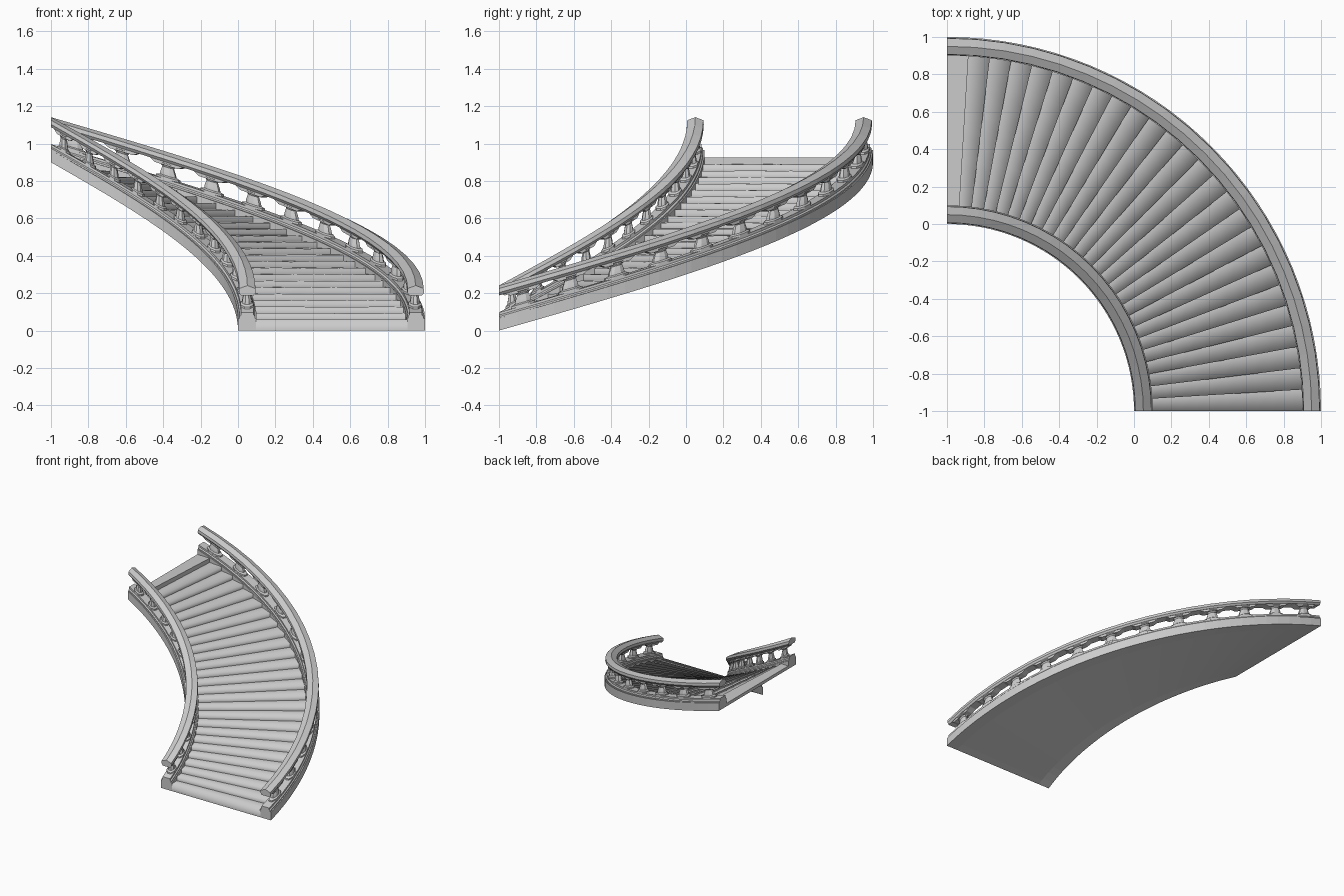
import bpy, bmesh, math, random
from mathutils import Vector

random.seed(4)
cube = bpy.data.objects.get("Cube")
if cube:
    bpy.data.objects.remove(cube)

RISE = 0.9          # climb over the quarter turn
STEPS = 26
BALUSTERS = 12
QUARTER = math.pi / 2

stone = bpy.data.materials.new("pale_stone")
stone.use_nodes = True
stone.diffuse_color = (0.6, 0.6, 0.6, 1)
stone.node_tree.nodes["Principled BSDF"].inputs["Base Color"].default_value = (0.6, 0.6, 0.6, 1)


def spiral(f, r, h):
    """Point at fraction f of the turn, radius r, height h above the soffit."""
    a = f * QUARTER
    return Vector((r * math.cos(a) - 1, r * math.sin(a) - 1, h + RISE * f))


def finish(name, bm, recalc=True):
    if recalc:
        bmesh.ops.recalc_face_normals(bm, faces=bm.faces)
    mesh = bpy.data.meshes.new(name)
    bm.to_mesh(mesh)
    bm.free()
    mesh.materials.append(stone)
    obj = bpy.data.objects.new(name, mesh)
    bpy.context.collection.objects.link(obj)
    return obj


def skin(bm, rings):
    """Bridge closed rings of points and cap both ends."""
    rows = [[bm.verts.new(p) for p in ring] for ring in rings]
    n = len(rows[0])
    for a, b in zip(rows, rows[1:]):
        for k in range(n):
            bm.faces.new((a[k], a[(k + 1) % n], b[(k + 1) % n], b[k]))
    bm.faces.new(rows[0])
    bm.faces.new(rows[-1])


def sweep(name, radius, profile, fractions):
    """Carry a cross-section, or a function giving one, up the spiral."""
    bm = bmesh.new()
    section = profile if callable(profile) else lambda f: profile
    skin(bm, [[spiral(f, radius + d, h) for d, h in section(f)] for f in fractions])
    return finish(name, bm)


def box(half, low, high):
    return [(-half, low), (half, low), (half, high), (-half, high)]


def even(n):
    return [i / n for i in range(n + 1)]


# Steps: a strip of risers and treads with softly worn nosings
def build_steps():
    bm = bmesh.new()
    cols = 10
    tops = [0.06 + i * RISE / STEPS for i in range(STEPS)]
    levels = [(0, 0)]
    for i, z in enumerate(tops):
        levels += [(i / STEPS, z), ((i + 1) / STEPS, z)]
    levels.append((1, RISE))
    rows = []
    for j, (f, z) in enumerate(levels):
        nosing = j % 2 == 1 and 1 < j < len(levels) - 3
        row = []
        for c in range(cols + 1):
            p = spiral(f, 1.095 + 0.81 * c / cols, 0)
            p.z = z - (random.uniform(0, 0.004) if nosing else 0)
            row.append(bm.verts.new(p))
        rows.append(row)
    for a, b in zip(rows, rows[1:]):
        for c in range(cols):
            bm.faces.new((a[c], a[c + 1], b[c + 1], b[c])).smooth = True
    # Keep inner corners and the landing crisp
    for j, row in enumerate(rows):
        if j % 2 == 0 or j >= len(rows) - 3:
            for u, v in zip(row, row[1:]):
                bm.edges.get((u, v)).smooth = False
    finish("steps", bm, recalc=False)


# Balusters: stacked eight-sided rings, widths given in pitch and radius
def build_balusters(name, radius):
    bm = bmesh.new()
    rings = [(0.25, 0.034, 0.095), (0.25, 0.034, 0.108), (0.17, 0.026, 0.115),
             (0.16, 0.024, 0.13), (0.12, 0.018, 0.16), (0.15, 0.022, 0.168),
             (0.25, 0.032, 0.18), (0.25, 0.032, 0.2)]
    for i in range(BALUSTERS):
        mid = (i + 0.5) / BALUSTERS
        stack = []
        for w, d, h in rings:
            ring = []
            for k in range(8):
                a = math.pi * (k + 0.5) / 4
                ring.append(spiral(mid + w / BALUSTERS * math.cos(a) * 1.08,
                                   radius + d * math.sin(a) * 1.08, h))
            stack.append(ring)
        skin(bm, stack)
    finish(name, bm)


# Arched beam between the balusters, thin at midspan
def arch_section(f):
    phase = (f * BALUSTERS) % 1
    near = abs(phase - 0.5) < 0.3
    return box(0.03, 0.17 if near else 0.188, 0.2)


arch_stops = [0]
for i in range(BALUSTERS):
    arch_stops += [(i + p) / BALUSTERS for p in (0.12, 0.24, 0.76, 0.88)]
arch_stops.append(1)

handrail = [(-0.034, 0.188), (-0.045, 0.203), (-0.043, 0.225), (0, 0.241),
            (0.043, 0.225), (0.045, 0.203), (0.034, 0.188)]
moulding = [(-0.042, 0.06), (0.042, 0.06), (0.042, 0.075), (0.034, 0.083),
            (0.034, 0.097), (-0.034, 0.097), (-0.034, 0.083), (-0.042, 0.075)]

build_steps()
sweep("soffit_slab", 1.5, box(0.405, 0, 0.015), even(48))
for side, radius in (("inner", 1.05), ("outer", 1.95)):
    sweep(side + "_stringer", radius, box(0.05, 0, 0.066), even(32))
    sweep(side + "_base_moulding", radius, moulding, even(32))
    build_balusters(side + "_balusters", radius)
    sweep(side + "_arched_beam", radius, arch_section, arch_stops)
    sweep(side + "_handrail", radius, handrail, even(20))
